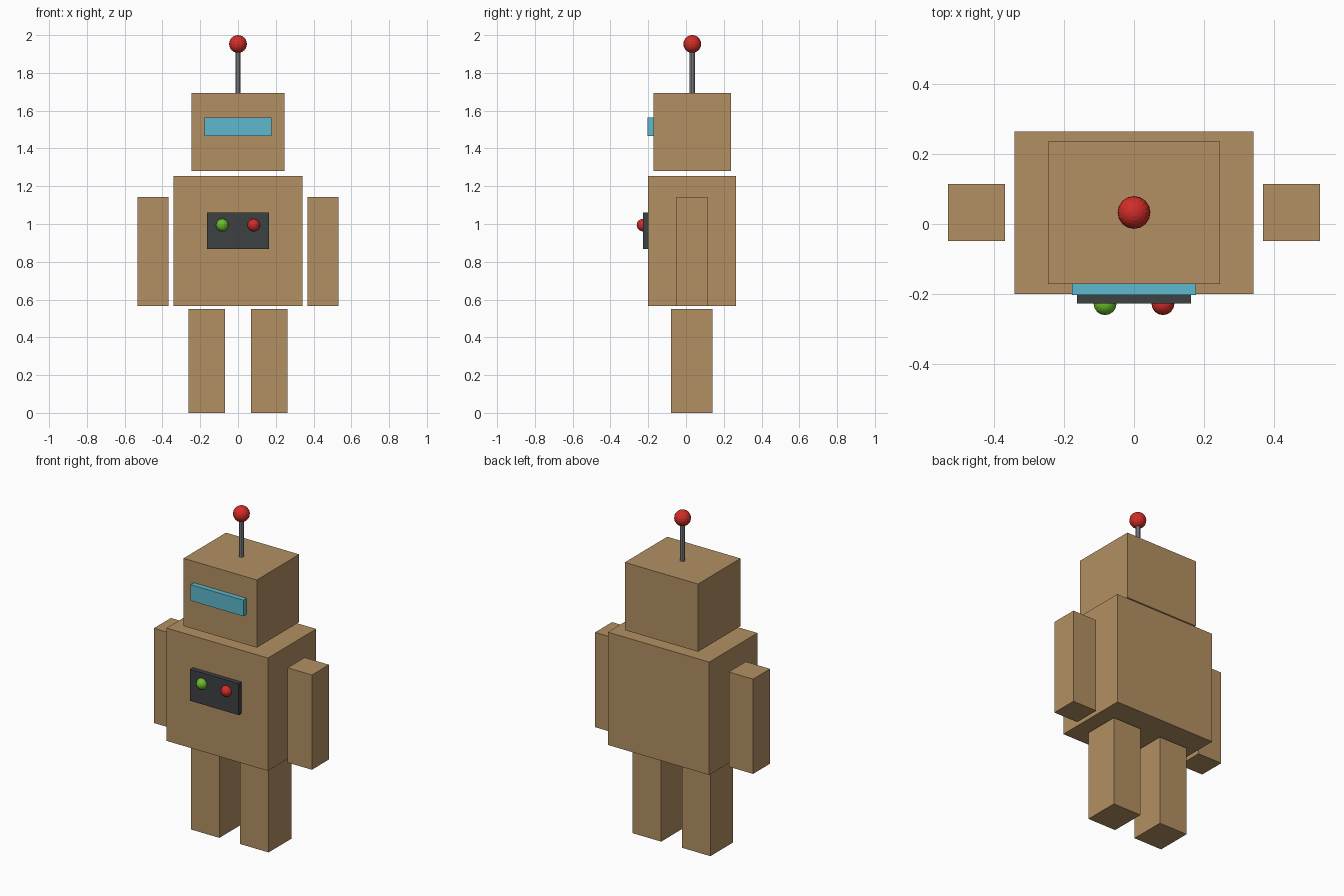
import bpy

if "Cube" in bpy.data.objects:
    bpy.data.objects.remove(bpy.data.objects["Cube"])

def material(name, rgb):
    m = bpy.data.materials.new(name)
    m.diffuse_color = (*rgb, 1)
    m.use_nodes = True
    m.node_tree.nodes["Principled BSDF"].inputs["Base Color"].default_value = m.diffuse_color
    return m

CARDBOARD = material("cardboard", (0.45, 0.28, 0.125))
BLUE = material("visor blue", (0.11, 0.48, 0.61))
DARK = material("panel dark grey", (0.047, 0.053, 0.055))
GREEN = material("light green", (0.15, 0.52, 0.025))
RED = material("light red", (0.64, 0.026, 0.021))
GREY = material("rod grey", (0.27, 0.29, 0.32))

def finish(name, mat):
    ob = bpy.context.object
    ob.name = name
    ob.data.materials.append(mat)
    return ob

def box(name, lo, hi, mat):
    bpy.ops.mesh.primitive_cube_add(size=1, location=[(a + b) / 2 for a, b in zip(lo, hi)])
    bpy.context.object.scale = [b - a for a, b in zip(lo, hi)]
    bpy.ops.object.transform_apply(location=False, rotation=False, scale=True)
    return finish(name, mat)

def ball(name, centre, radius, mat):
    bpy.ops.mesh.primitive_uv_sphere_add(segments=16, ring_count=12, radius=radius, location=centre)
    return finish(name, mat)

# Torso and head
box("torso", (-0.342, -0.2, 0.565), (0.342, 0.265, 1.253), CARDBOARD)
box("head", (-0.247, -0.172, 1.28), (0.247, 0.237, 1.693), CARDBOARD)

# Arms and legs on both sides
for side, s in (("left", -1), ("right", 1)):
    x = sorted((s * 0.369, s * 0.533))
    box(side + "_arm", (x[0], -0.049, 0.565), (x[1], 0.115, 1.143), CARDBOARD)
    x = sorted((s * 0.07, s * 0.262))
    box(side + "_leg", (x[0], -0.079, 0), (x[1], 0.139, 0.55), CARDBOARD)

# Visor and chest panel with two lights
box("visor", (-0.178, -0.203, 1.465), (0.178, -0.165, 1.563), BLUE)
box("chest_panel", (-0.164, -0.228, 0.868), (0.164, -0.195, 1.06), DARK)
ball("green_light", (-0.083, -0.228, 0.994), 0.033, GREEN)
ball("red_light", (0.083, -0.228, 0.994), 0.033, RED)

# Antenna
bpy.ops.mesh.primitive_cylinder_add(vertices=10, radius=0.0145, depth=0.26, location=(0, 0.033, 1.81))
finish("antenna_rod", GREY)
ball("antenna_ball", (0, 0.033, 1.953), 0.047, RED)
